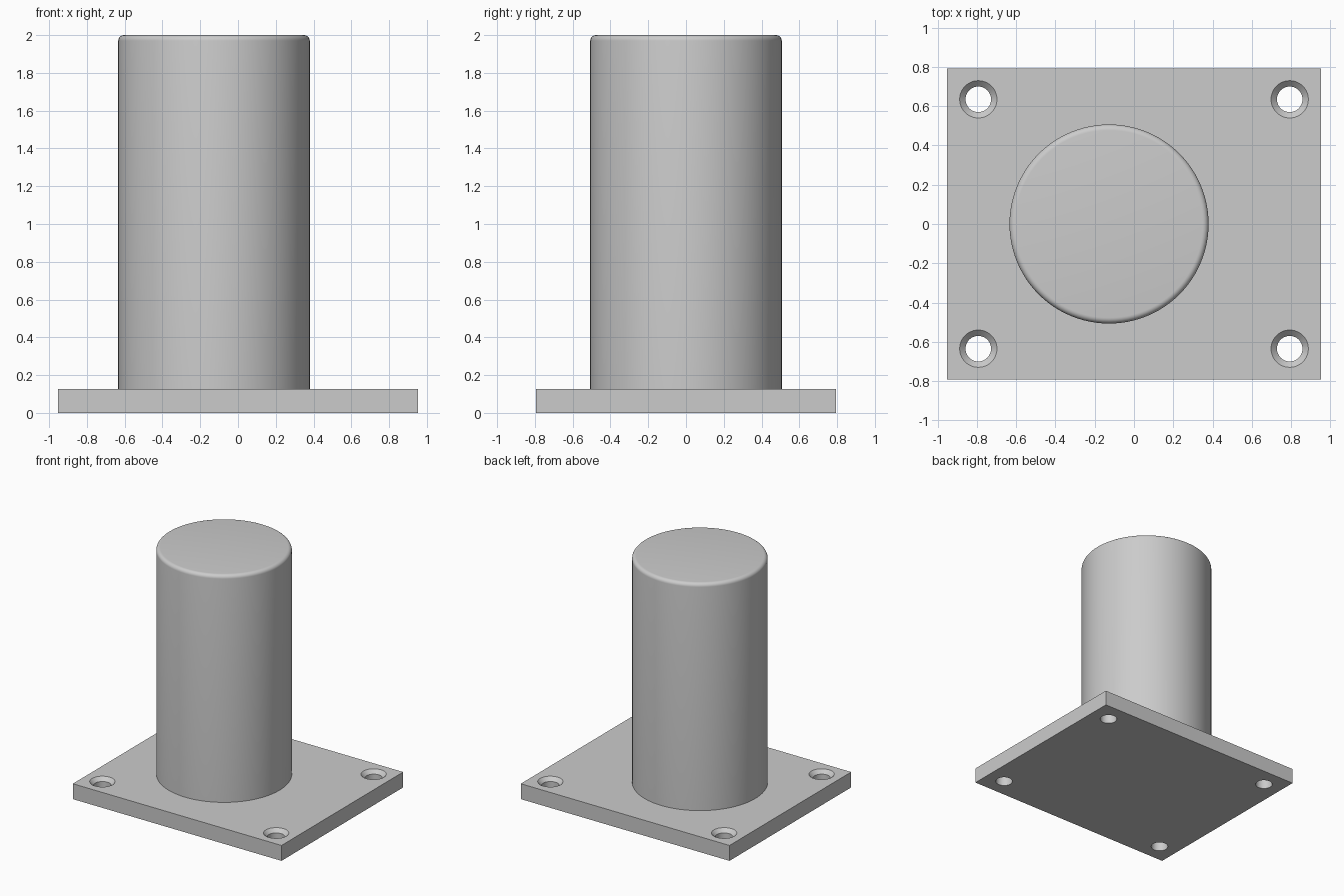
import bpy
import bmesh
from math import cos, sin, pi, radians

cube = bpy.data.objects.get("Cube")
if cube:
    bpy.data.objects.remove(cube, do_unlink=True)

PLATE = (1.904, 1.586, 0.127)      # width, depth, thickness
POST_X, POST_R, TOP = -0.127, 0.507, 2.0
FILLET = 0.03
HOLE_X, HOLE_Y = 0.793, 0.635
HOLE_R, SINK_R = 0.065, 0.095

grey = bpy.data.materials.new("light_grey")
grey.use_nodes = True
colour = (0.6, 0.6, 0.6, 1)
grey.diffuse_color = colour
grey.node_tree.nodes["Principled BSDF"].inputs["Base Color"].default_value = colour


def add_object(name, bm):
    bmesh.ops.recalc_face_normals(bm, faces=bm.faces)
    mesh = bpy.data.meshes.new(name)
    bm.to_mesh(mesh)
    bm.free()
    mesh.materials.append(grey)
    obj = bpy.data.objects.new(name, mesh)
    bpy.context.collection.objects.link(obj)
    return obj


def lathe(bm, profile, x, y, sides):
    """Closed solid of revolution from (radius, height) pairs."""
    rings = [[bm.verts.new((x + r * cos(2 * pi * i / sides),
                            y + r * sin(2 * pi * i / sides), z))
              for i in range(sides)] for r, z in profile]
    for low, high in zip(rings, rings[1:]):
        for i in range(sides):
            j = (i + 1) % sides
            bm.faces.new((low[i], low[j], high[j], high[i]))
    bm.faces.new(rings[0][::-1])
    bm.faces.new(rings[-1])


def smooth(obj):
    bpy.ops.object.select_all(action="DESELECT")
    obj.select_set(True)
    bpy.context.view_layer.objects.active = obj
    bpy.ops.object.shade_smooth_by_angle(angle=radians(30))


# Base plate
bm = bmesh.new()
bmesh.ops.create_cube(bm, size=1)
for v in bm.verts:
    v.co = (v.co.x * PLATE[0], v.co.y * PLATE[1], (v.co.z + 0.5) * PLATE[2])
plate = add_object("base_plate", bm)

# Countersunk screw holes in the corners
bm = bmesh.new()
thick, rim = PLATE[2], SINK_R - HOLE_R
sink = [(HOLE_R, -0.05), (HOLE_R, thick - rim), (SINK_R, thick), (SINK_R, thick + 0.05)]
for sx in (-1, 1):
    for sy in (-1, 1):
        lathe(bm, sink, sx * HOLE_X, sy * HOLE_Y, 48)
cutter = add_object("hole_cutter", bm)
cutter.hide_render = True

cut = plate.modifiers.new("screw_holes", "BOOLEAN")
cut.operation = "DIFFERENCE"
cut.solver = "EXACT"
cut.object = cutter
bpy.context.view_layer.objects.active = plate
bpy.ops.object.modifier_apply(modifier=cut.name)
bpy.data.objects.remove(cutter, do_unlink=True)
smooth(plate)

# Round post with a filleted top edge
bm = bmesh.new()
steps = 6
profile = [(POST_R, thick)]
for k in range(steps + 1):
    a = pi / 2 * k / steps
    profile.append((POST_R - FILLET + FILLET * cos(a), TOP - FILLET + FILLET * sin(a)))
lathe(bm, profile, POST_X, 0, 96)
post = add_object("post", bm)
smooth(post)
